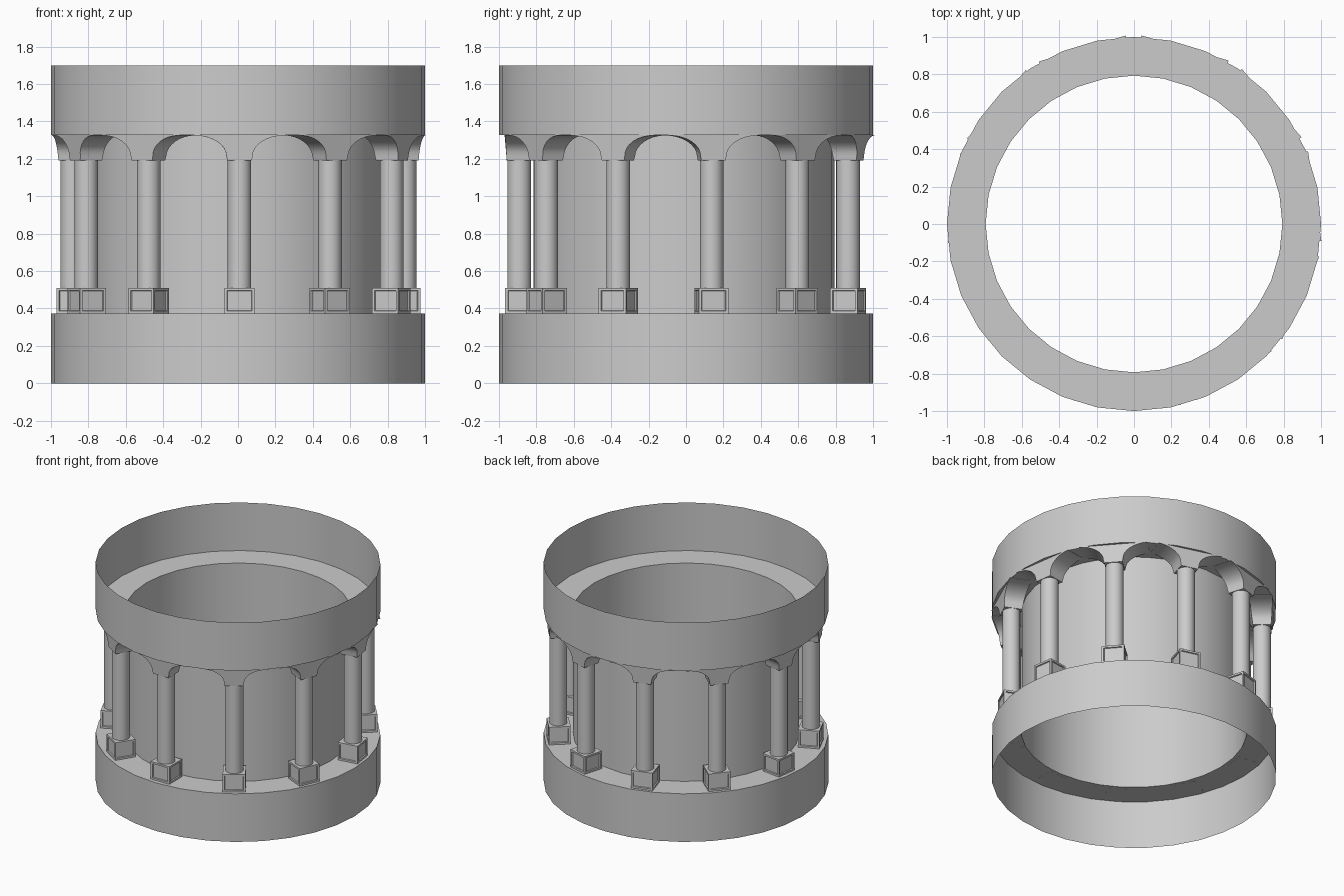
import bpy, bmesh, math
from mathutils import Matrix

if "Cube" in bpy.data.objects:
    bpy.data.objects.remove(bpy.data.objects["Cube"])

COUNT = 11          # columns around the ring
R = 0.897           # radius of the column ring


def finish(name, bm, smooth=True):
    bmesh.ops.recalc_face_normals(bm, faces=bm.faces)
    me = bpy.data.meshes.new(name)
    bm.to_mesh(me)
    bm.free()
    ob = bpy.data.objects.new(name, me)
    bpy.context.collection.objects.link(ob)
    if smooth:
        bpy.ops.object.select_all(action='DESELECT')
        ob.select_set(True)
        bpy.context.view_layer.objects.active = ob
        bpy.ops.object.shade_smooth_by_angle(angle=math.radians(30))
    return ob


def around(ob):
    # place linked copies of a front part around the z axis
    for i in range(COUNT):
        part = ob if i == 0 else ob.copy()
        if i:
            part.name = f"{ob.name}_{i}"
            bpy.context.collection.objects.link(part)
        part.location = (0.003, 0.005, 0)
        part.rotation_euler = (0, 0, math.radians(0.3) + i * math.tau / COUNT)


# drum: one thin revolved wall with two wide bands and a recessed middle
bm = bmesh.new()
profile = [(1, 0), (1, 0.373), (0.793, 0.373), (0.793, 1.327), (1, 1.327), (1, 1.7)]
rings = []
for r, z in profile:
    rings.append([bm.verts.new((r * math.cos(k * math.tau / 32),
                                r * math.sin(k * math.tau / 32), z)) for k in range(32)])
for a, b in zip(rings, rings[1:]):
    for k in range(32):
        n = (k + 1) % 32
        bm.faces.new((a[k], a[n], b[n], b[k]))
finish("drum_wall", bm)

# column shaft
bm = bmesh.new()
bmesh.ops.create_cone(bm, cap_ends=True, segments=32, radius1=0.063, radius2=0.063,
                      depth=0.70, matrix=Matrix.Translation((0, -R, 0.85)))
around(finish("column_shaft", bm))

# column base: block with sunken panels on its sides
bm = bmesh.new()
bmesh.ops.create_cube(bm, size=1, matrix=Matrix.Translation((0, -R + 0.002, 0.441))
                      @ Matrix.Diagonal((0.16, 0.154, 0.137, 1)))
bm.normal_update()
sides = [f for f in bm.faces if abs(f.normal.z) < 0.5]
bmesh.ops.inset_individual(bm, faces=sides, thickness=0.02, depth=0)
bmesh.ops.inset_individual(bm, faces=sides, thickness=0.004, depth=-0.008)
around(finish("column_base", bm, False))

# capital: arms flaring out in a quarter arch to meet the next column
bm = bmesh.new()
right = [(0.065, 1.19)]
for k in range(9):
    a = k / 8 * math.pi / 2
    right.append((0.242 - 0.172 * math.cos(a), 1.215 + 0.11 * math.sin(a)))
right.append((0.242, 1.327))
outline = right + [(-x, z) for x, z in reversed(right)]


def depth(z, low, high):
    return low + (high - low) * (z - 1.19) / 0.137


front = [bm.verts.new((x, -depth(z, 0.963, 0.974), z)) for x, z in outline]
back = [bm.verts.new((x, -depth(z, 0.835, 0.815), z)) for x, z in outline]
bm.faces.new(front)
bm.faces.new(back[::-1])
for k in range(len(front)):
    n = (k + 1) % len(front)
    bm.faces.new((front[k], back[k], back[n], front[n]))
around(finish("capital", bm))
